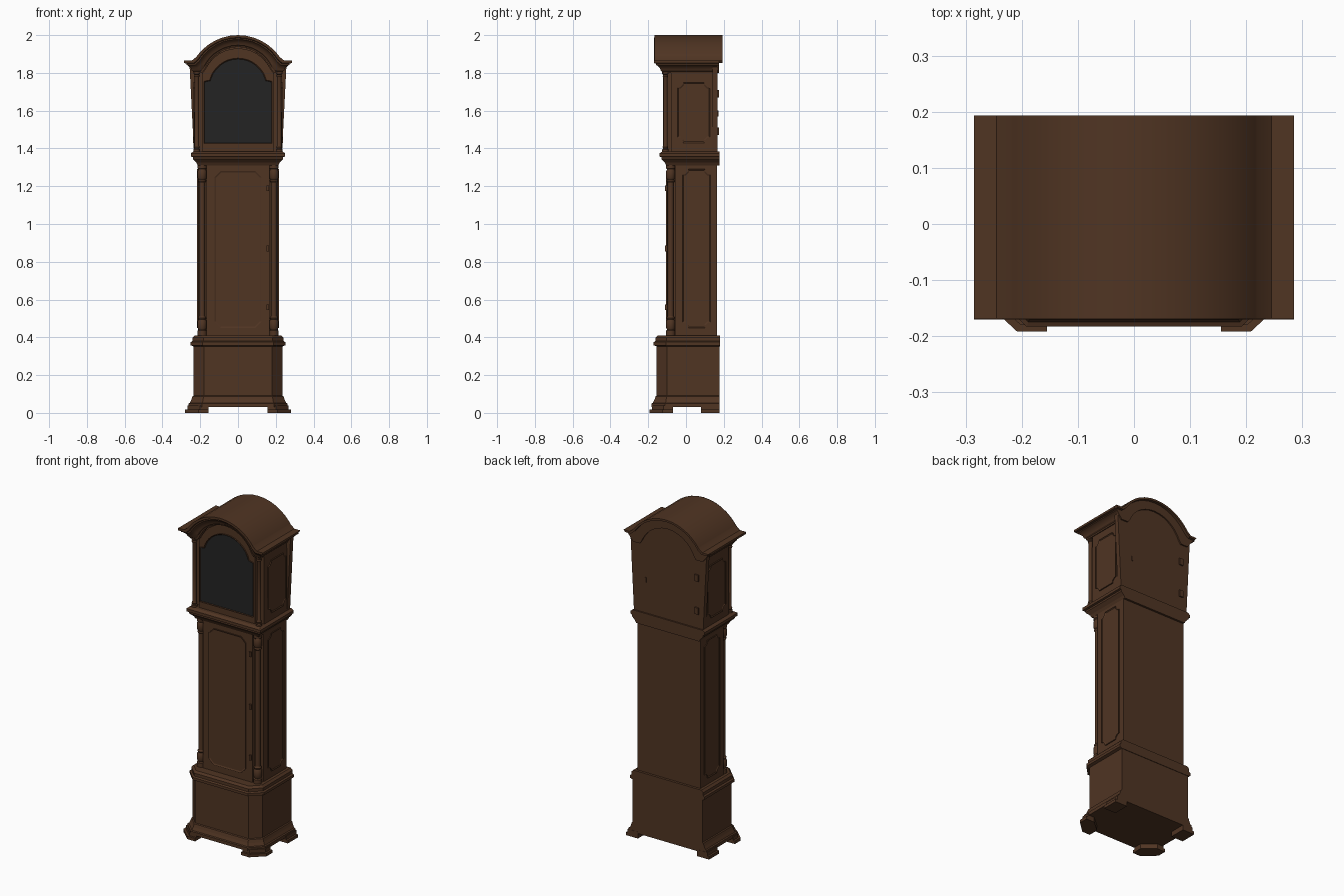
import bpy, bmesh, math

if "Cube" in bpy.data.objects:
    bpy.data.objects.remove(bpy.data.objects["Cube"])


def material(name, rgb):
    m = bpy.data.materials.new(name)
    m.diffuse_color = (*rgb, 1)
    m.use_nodes = True
    m.node_tree.nodes["Principled BSDF"].inputs["Base Color"].default_value = m.diffuse_color
    return m


WOOD = material("dark_wood", (0.080, 0.035, 0.0165))
GLASS = material("dark_glass", (0.017, 0.017, 0.017))


def finish(name, bm, mats=(WOOD,), smooth=False):
    bmesh.ops.recalc_face_normals(bm, faces=bm.faces)
    me = bpy.data.meshes.new(name)
    bm.to_mesh(me)
    bm.free()
    ob = bpy.data.objects.new(name, me)
    bpy.context.collection.objects.link(ob)
    for m in mats:
        me.materials.append(m)
    if smooth:
        bpy.ops.object.select_all(action='DESELECT')
        ob.select_set(True)
        bpy.context.view_layer.objects.active = ob
        bpy.ops.object.shade_smooth_by_angle(angle=math.radians(32))
    return ob


def skin(bm, rings, closed=True):
    """Join successive rings of points with faces."""
    rows = [[bm.verts.new(p) for p in r] for r in rings]
    n = len(rows[0])
    for a, b in zip(rows, rows[1:]):
        for i in range(n if closed else n - 1):
            j = (i + 1) % n
            bm.faces.new((a[i], a[j], b[j], b[i]))
    return rows


def prism(name, pts, axis, a, b, inset=0, depth=0, inner=None, smooth=False):
    """Extrude a 2D outline along x, y or z from a to b; optionally sink the b face."""
    put = {'x': lambda p, d: (d, p[0], p[1]),
           'y': lambda p, d: (p[0], d, p[1]),
           'z': lambda p, d: (p[0], p[1], d)}[axis]
    bm = bmesh.new()
    rows = skin(bm, [[put(p, a) for p in pts], [put(p, b) for p in pts]])
    bm.faces.new(rows[0])
    cap = bm.faces.new(rows[1])
    if inset:
        bmesh.ops.recalc_face_normals(bm, faces=bm.faces)
        bmesh.ops.inset_region(bm, faces=[cap], thickness=inset, depth=-depth)
        if inner:
            cap.material_index = 1
    return finish(name, bm, (WOOD, inner) if inner else (WOOD,), smooth)


def box(name, x0, x1, y0, y1, z0, z1):
    return prism(name, [(x0, y0), (x1, y0), (x1, y1), (x0, y1)], 'z', z0, z1)


def moulding(name, hx, yf, yb, c, profile):
    """Stack of (z, projection) outlines with cut front corners and a flat back."""
    rings = []
    for z, o in profile:
        x, y, k = hx + o, yf - o, c + 0.586 * o if c else 0.0005
        rings.append([(x, yb, z), (x, y + k, z), (x - k, y, z),
                      (-x + k, y, z), (-x, y + k, z), (-x, yb, z)])
    bm = bmesh.new()
    rows = skin(bm, rings)
    bm.faces.new(rows[0])
    bm.faces.new(rows[-1])
    return finish(name, bm)


def turned(name, x, y, profile, n=16):
    """Turned column from (z, radius) pairs."""
    bm = bmesh.new()
    rows = skin(bm, [[(x + r * math.cos(2 * math.pi * i / n),
                       y + r * math.sin(2 * math.pi * i / n), z) for i in range(n)]
                     for z, r in profile])
    bm.faces.new(rows[0])
    bm.faces.new(rows[-1])
    return finish(name, bm, smooth=True)


def cut_panel(u0, u1, v0, v1, c, notch):
    """Panel outline with chamfered or scooped corners."""
    pts = []
    for u, v, su, sv in ((u0, v0, 1, 1), (u1, v0, -1, 1), (u1, v1, -1, -1), (u0, v1, 1, -1)):
        corner = [(u, v + sv * c)]
        if notch:
            corner += [(u + su * c * .45, v + sv * c * .9), (u + su * c * .9, v + sv * c * .45)]
        corner.append((u + su * c, v))
        pts += corner if su * sv > 0 else corner[::-1]
    return pts


def arch(shoulders, w, z0, top, n=8):
    """Shoulder points then a circular arc, mirrored: right to left."""
    rise = top - z0
    r = (w * w + rise * rise) / (2 * rise)
    xs = [w * math.cos(i / n * math.pi / 2) for i in range(n + 1)]
    half = shoulders + [(x, top - r + math.sqrt(r * r - x * x)) for x in xs]
    return half + [(-x, z) for x, z in half[-2::-1]]


# Base: feet, flared plinth, chest and its top moulding
for s in (1, -1):
    for z0, z1, o in ((0, 0.018, 0), (0.018, 0.04, 0.012)):
        front = [(.155, -.192 + o), (.208 - o / 2, -.192 + o), (.28 - o, -.125 + o / 2),
                 (.28 - o, -.07), (.225, -.07), (.155, -.13)]
        prism("front_foot", [(s * x, y) for x, y in front], 'z', z0, z1)
        box("rear_foot", s * .2, s * (.28 - o), .08, .178, z0, z1)
moulding("plinth", .235, -.155, .177, .055,
         [(.03, .028), (.05, .028), (.053, .02), (.07, .012), (.088, .006), (.092, 0)])
moulding("base_chest", .235, -.155, .177, .055, [(.085, 0), (.36, 0)])
moulding("base_top_moulding", .235, -.155, .18, .055,
         [(.352, 0), (.358, .016), (.374, .016), (.38, .007), (.398, .007), (.41, -.005)])

# Trunk with recessed front corners, door and side panels
prism("trunk", [(.213, .165), (.213, -.058), (.167, -.058), (.167, -.1), (-.167, -.1),
                (-.167, -.058), (-.213, -.058), (-.213, .165)], 'z', .4, 1.32)
prism("trunk_door", cut_panel(-.125, .125, .45, 1.28, .032, False), 'y', -.095, -.106, .009, .004)
for z in (.56, .87, 1.19):
    box("trunk_door_hinge", .15, .163, -.11, -.09, z - .015, z + .015)
for s in (1, -1):
    prism("trunk_side_panel", cut_panel(-.018, .13, .45, 1.29, .03, True),
          'x', s * .208, s * .218, .007, .004)
    lower = [(.41, .025), (.435, .025), (.44, .019), (.45, .024), (.485, .024), (.495, .018),
             (.503, .022), (.512, .016)]
    turned("trunk_column", s * .19, -.081,
           lower + [(1.73 - z, r) for z, r in reversed(lower)])

# Waist moulding
moulding("waist_moulding", .213, -.104, .177, 0,
         [(1.31, 0), (1.325, .008), (1.343, .026), (1.354, .026), (1.357, .037),
          (1.374, .037), (1.384, .022)])

# Hood case, door with glass, side panels and columns
low = arch([(.235, 1.80), (.19, 1.80)], .175, 1.82, 1.937)
high = arch([(.285, 1.865), (.245, 1.865)], .22, 1.885, 2.0)
mid = [(a[0] * .5 + b[0] * .5, a[1] * .5 + b[1] * .5) for a, b in zip(low, high)]
prism("hood_case", [(-.233, 1.375), (.233, 1.375)] + [(x * .98, z) for x, z in low],
      'y', -.08, .165)
door = arch([(.188, 1.80)], .172, 1.82, 1.93)
prism("hood_front", [(-.188, 1.375), (.188, 1.375)] + door, 'y', -.075, -.106)
glass = arch([(.18, 1.755), (.15, 1.762)], .142, 1.785, 1.878)
prism("hood_glass_door", [(-.18, 1.425), (.18, 1.425)] + glass, 'y', -.1, -.114, .005, .005, GLASS)
hood_base = [(1.38, .017), (1.395, .017), (1.4, .012), (1.408, .015), (1.416, .0115)]
for s in (1, -1):
    prism("hood_side_panel", cut_panel(-.045, .128, 1.43, 1.75, .03, True),
          'x', s * .226, s * .238, .007, .004)
    turned("hood_column", s * .218, -.109,
           hood_base + [(3.19 - z, r) for z, r in reversed(hood_base)])

# Arched cornice: one moulding profile carried round the sides and over the arch
rings = []
for p, h in ((-.8, 0), (0, 0), (.05, .12), (.2, .2), (.3, .4), (.6, .6), (.75, .65),
             (.75, .75), (1, .8), (1, 1)):
    y = -.125 - .045 * p
    row = [(a[0] + (b[0] - a[0]) * h, y, a[1] + (b[1] - a[1]) * h) for a, b in zip(low, high)]
    e, z = .235 + .05 * p, row[0][2]
    row[0], row[-1] = (e, y, z), (-e, y, z)
    rings.append([(e, .175, z)] + row + [(-e, .175, z)])
bm = bmesh.new()
skin(bm, rings, closed=False)
finish("cornice", bm, smooth=True)

# Curved roof and arched back board
under = [(x * .97, z - .012) for x, z in high]
prism("roof", high + under[::-1], 'y', -.168, .193, smooth=True)
prism("back_board", [(-.233, 1.375), (.233, 1.375)] + [(x * .985, z) for x, z in mid],
      'y', .14, .168)
prism("cornice_back", high + low[::-1], 'y', .165, .176)

# Back door fittings
for z in (1.49, 1.69):
    box("back_hinge", -.205, -.18, .16, .176, z - .02, z + .02)
box("back_latch", .15, .158, .16, .172, 1.57, 1.6)
